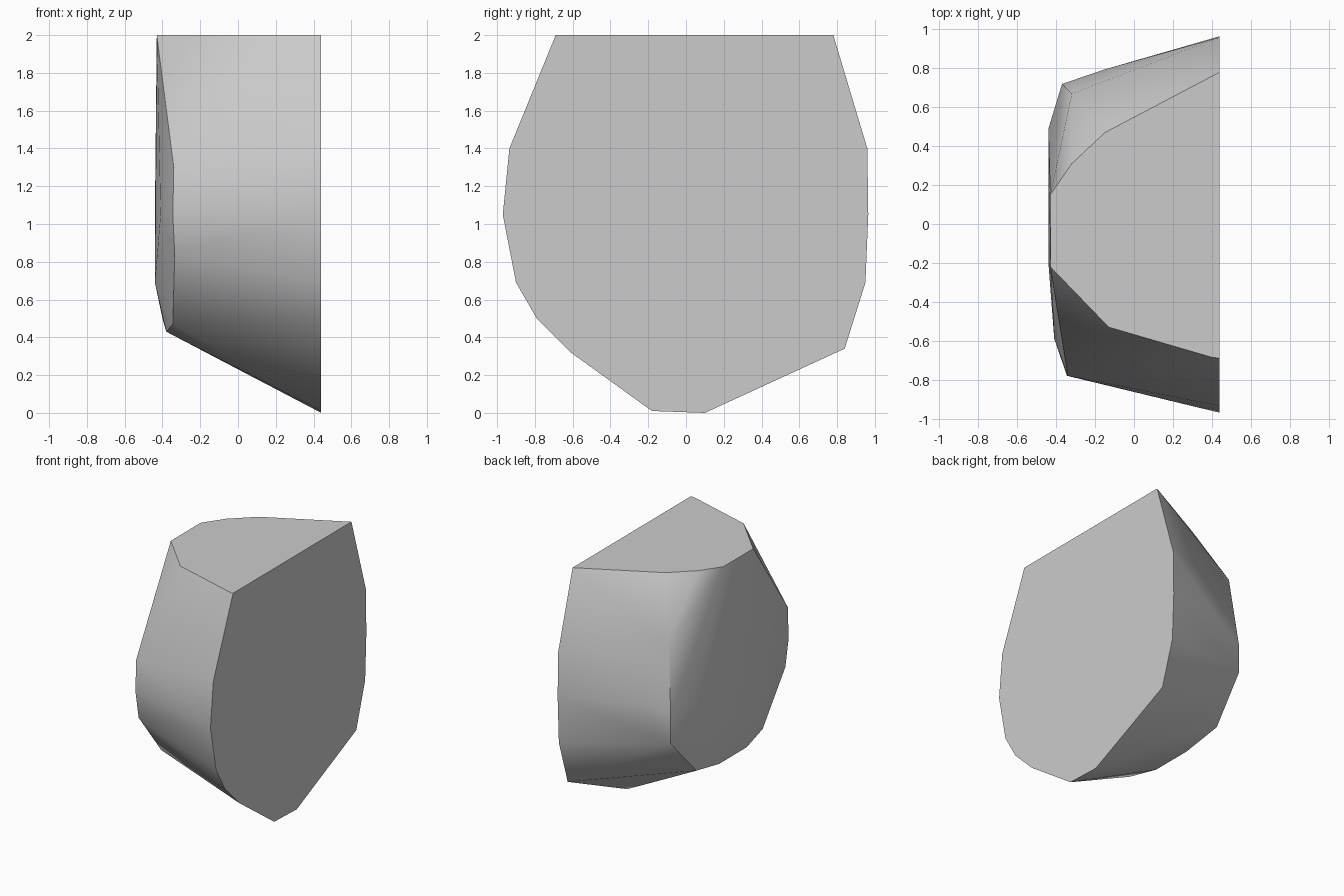
import bpy
import bmesh
import math

default_cube = bpy.data.objects.get("Cube")
if default_cube:
    bpy.data.objects.remove(default_cube, do_unlink=True)

SIDE = 0.44   # the flat cut side
TOP = 2.0     # the flat cut top


def make_material(name, colour):
    material = bpy.data.materials.new(name)
    material.use_nodes = True
    material.diffuse_color = colour
    shader = material.node_tree.nodes["Principled BSDF"]
    shader.inputs["Base Color"].default_value = colour
    return material


def hull_object(name, points, material):
    """Wrap the points in a convex skin and merge its flat faces."""
    bm = bmesh.new()
    for point in points:
        bm.verts.new(point)
    result = bmesh.ops.convex_hull(bm, input=bm.verts[:])
    loose = [v for v in bm.verts if not v.link_faces]
    bmesh.ops.delete(bm, geom=loose, context="VERTS")
    bmesh.ops.dissolve_limit(bm, angle_limit=math.radians(0.5),
                             verts=bm.verts[:], edges=bm.edges[:])
    bmesh.ops.recalc_face_normals(bm, faces=bm.faces[:])
    mesh = bpy.data.meshes.new(name)
    bm.to_mesh(mesh)
    bm.free()
    mesh.materials.append(material)
    obj = bpy.data.objects.new(name, mesh)
    bpy.context.collection.objects.link(obj)
    return obj


# Outline of the flat side, as (y, z)
side_outline = [
    (-0.69, TOP), (0.78, TOP), (0.96, 1.4), (0.965, 1.05), (0.95, 0.69),
    (0.84, 0.34), (0.1, 0), (-0.18, 0.01), (-0.61, 0.32), (-0.79, 0.5),
    (-0.9, 0.69), (-0.97, 1.05), (-0.935, 1.4),
]

# Outline of the flat top, as (x, y)
top_outline = [
    (-0.15, 0.47), (-0.32, 0.31), (-0.43, 0.15),
    (-0.43, -0.22), (-0.13, -0.53), (0.4, -0.685),
]

# Rim around the shallow bulging side
rim = [
    (-0.32, 0.67, 1.58), (-0.37, 0.72, 1.05), (-0.37, 0.72, 0.81),
    (-0.4, 0.44, 0.5), (-0.38, 0.13, 0.43), (-0.38, -0.21, 0.43),
    (-0.345, -0.46, 0.47), (-0.335, -0.755, 0.84),
    (-0.345, -0.78, 1.05), (-0.34, -0.78, 1.3),
]

# Crown of the bulging side
crown = [
    (-0.44, 0.49, 1.05), (-0.44, 0.42, 0.69), (-0.44, -0.2, 0.69),
    (-0.41, -0.59, 1.05),
]

# Slight swell on the back
swell = [(-0.15, 0.795, 1.1)]

points = [(SIDE, y, z) for y, z in side_outline]
points += [(x, y, TOP) for x, y in top_outline]
points += rim + crown + swell

stone = make_material("stone grey", (0.6, 0.6, 0.6, 1))
rock = hull_object("cut_rock", points, stone)

# Soft shading on the worn sides, crisp cut edges
bpy.ops.object.select_all(action="DESELECT")
rock.select_set(True)
bpy.context.view_layer.objects.active = rock
bpy.ops.object.shade_smooth_by_angle(angle=math.radians(30))
